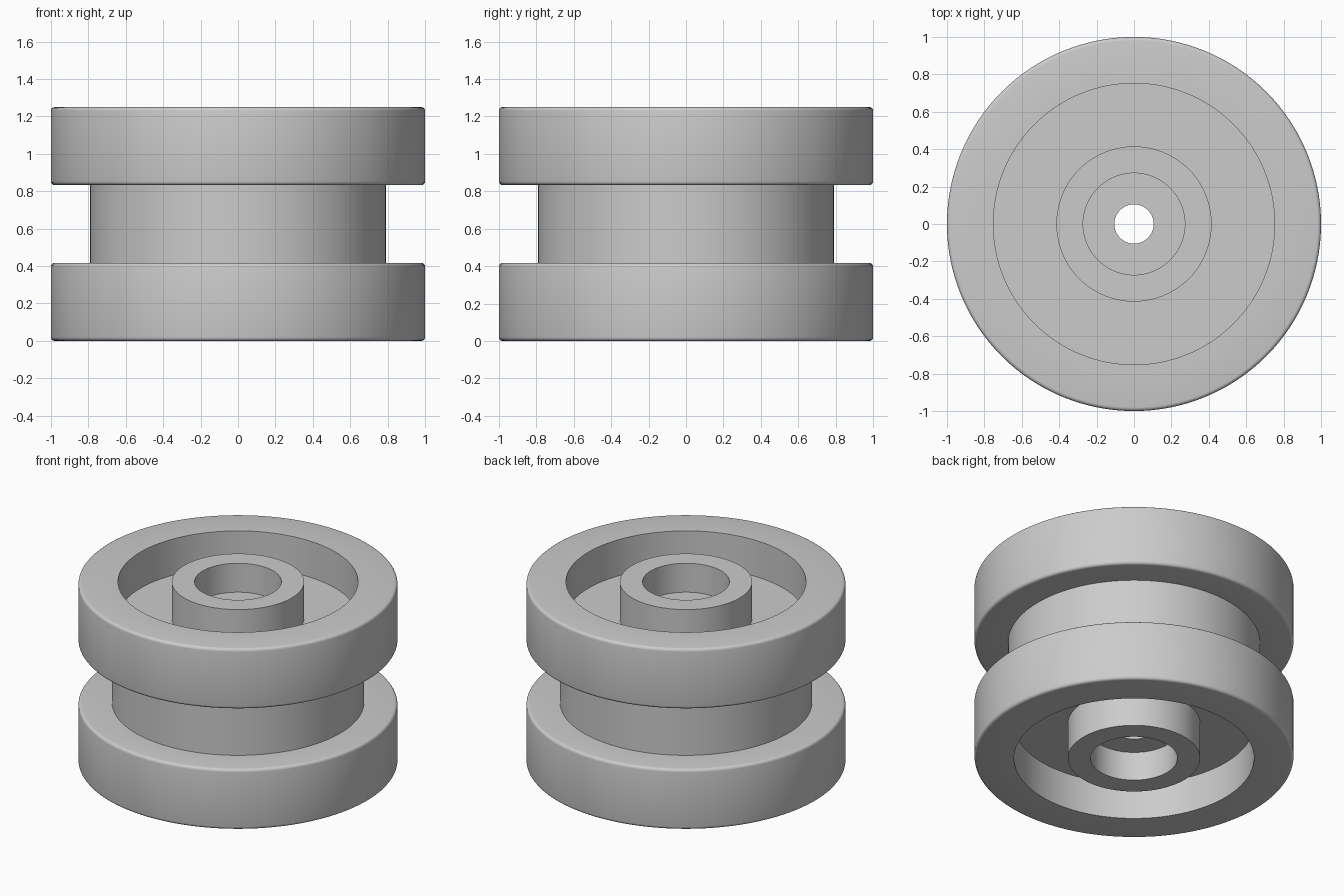
import bpy, bmesh, math

if "Cube" in bpy.data.objects:
    bpy.data.objects.remove(bpy.data.objects["Cube"])

HEIGHT = 1.25
SEGMENTS = 128

metal = bpy.data.materials.new("plain grey")
metal.diffuse_color = (0.6, 0.6, 0.6, 1)
metal.use_nodes = True
metal.node_tree.nodes["Principled BSDF"].inputs["Base Color"].default_value = metal.diffuse_color


def rounded(r, z, b, start, steps=4):
    """Quarter-circle fillet around centre (r, z), going clockwise from angle start."""
    return [(r + b * math.cos(math.radians(start - 90 * i / steps)),
             z + b * math.sin(math.radians(start - 90 * i / steps)))
            for i in range(steps + 1)]


def lathe(name, profile):
    """Revolve a closed (radius, z) profile around the z axis."""
    bm = bmesh.new()
    rings = []
    for i in range(SEGMENTS):
        a = 2 * math.pi * i / SEGMENTS
        rings.append([bm.verts.new((r * math.cos(a), r * math.sin(a), z)) for r, z in profile])
    n = len(profile)
    for i in range(SEGMENTS):
        p, q = rings[i], rings[(i + 1) % SEGMENTS]
        for j in range(n):
            k = (j + 1) % n
            bm.faces.new((p[j], q[j], q[k], p[k]))
    bmesh.ops.recalc_face_normals(bm, faces=bm.faces)
    mesh = bpy.data.meshes.new(name)
    bm.to_mesh(mesh)
    bm.free()
    obj = bpy.data.objects.new(name, mesh)
    bpy.context.collection.objects.link(obj)
    mesh.materials.append(metal)
    bpy.context.view_layer.objects.active = obj
    obj.select_set(True)
    bpy.ops.object.shade_smooth_by_angle(angle=math.radians(30))
    obj.select_set(False)
    return obj


# Upper half of the section: axle hole, counterbore, hub, recess, rim, groove
b = 0.02
upper = [(0.105, 1.05), (0.272, 1.05), (0.272, HEIGHT), (0.415, HEIGHT),
         (0.415, 1.0), (0.752, 1.0), (0.752, HEIGHT)]
upper += rounded(1 - b, HEIGHT - b, b, 90)
upper += rounded(1 - b, 0.833 + b, b, 0)
upper += [(0.79, 0.833)]

# Lower half is the same section flipped about mid height
lower = [(r, HEIGHT - z) for r, z in reversed(upper)]
lathe("grooved_roller", upper + lower)
